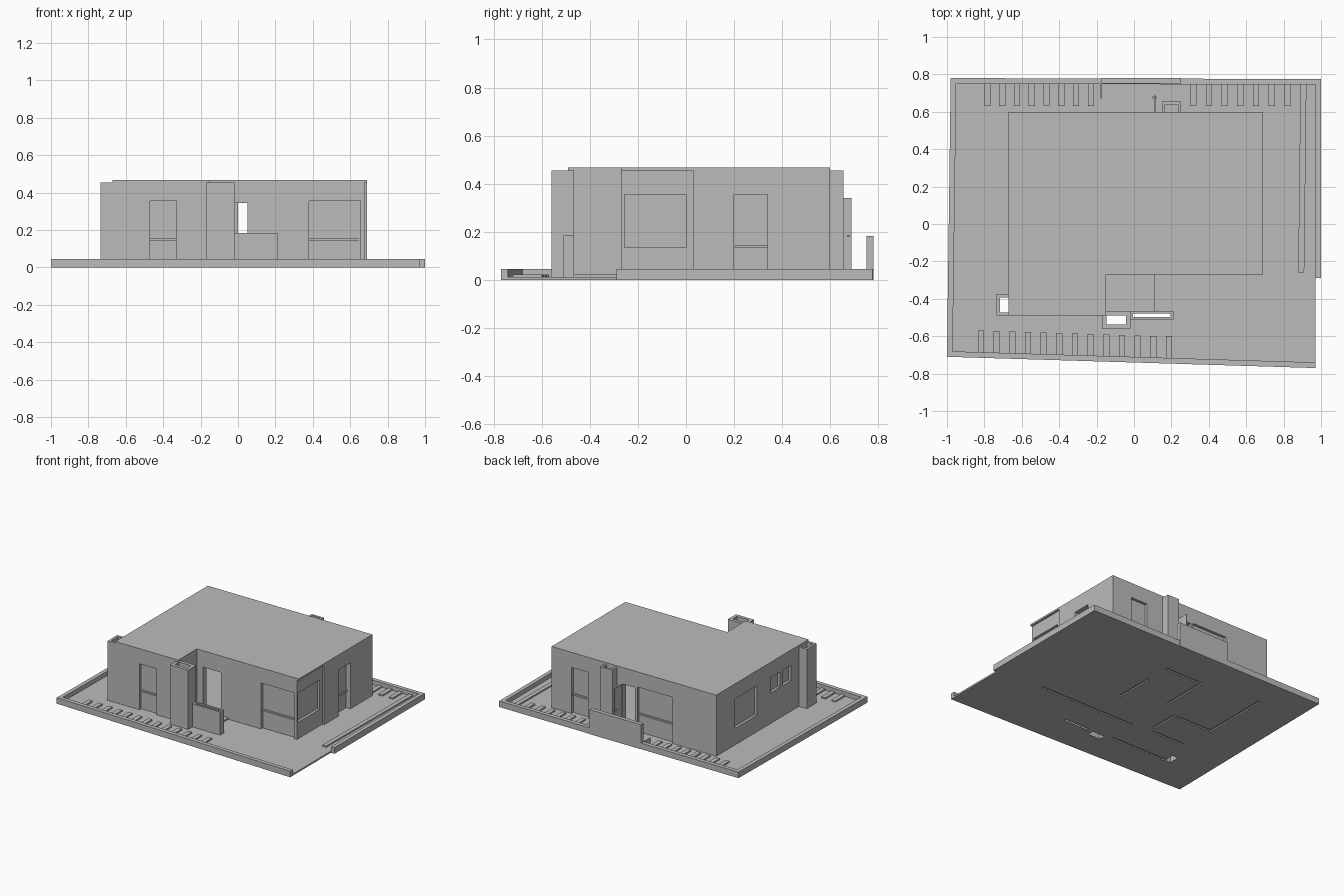
import bpy
import bmesh
from mathutils import Vector

old = bpy.data.objects.get("Cube")
if old:
    bpy.data.objects.remove(old, do_unlink=True)

grey = bpy.data.materials.new("plaster grey")
grey.use_nodes = True
grey.diffuse_color = (0.5, 0.5, 0.5, 1)
bsdf = grey.node_tree.nodes["Principled BSDF"]
bsdf.inputs["Base Color"].default_value = grey.diffuse_color
bsdf.inputs["Roughness"].default_value = 0.8


def prism(name, outline, z0, z1):
    """Extrude a flat outline from z0 up to z1."""
    bm = bmesh.new()
    base = bm.faces.new([bm.verts.new((x, y, z0)) for x, y in outline])
    top = bmesh.ops.extrude_face_region(bm, geom=[base])["geom"]
    for v in top:
        if isinstance(v, bmesh.types.BMVert):
            v.co.z = z1
    bmesh.ops.recalc_face_normals(bm, faces=bm.faces)
    mesh = bpy.data.meshes.new(name)
    bm.to_mesh(mesh)
    bm.free()
    mesh.materials.append(grey)
    obj = bpy.data.objects.new(name, mesh)
    bpy.context.collection.objects.link(obj)
    return obj


def box(name, x0, x1, y0, y1, z0, z1):
    return prism(name, [(x0, y0), (x1, y0), (x1, y1), (x0, y1)], z0, z1)


def rail(name, a, b, inset, z0, z1):
    """Wall along a to b, with its thickness on the left of the line."""
    a, b = Vector(a), Vector(b)
    d = (b - a).normalized()
    n = Vector((-d.y, d.x)) * inset
    return prism(name, [a, b, b + n, a + n], z0, z1)


def cut(target, cutters):
    """Subtract each cutter from the target."""
    for c in cutters:
        mod = target.modifiers.new("cut", 'BOOLEAN')
        mod.operation = 'DIFFERENCE'
        mod.solver = 'EXACT'
        mod.object = c
    bpy.context.view_layer.update()
    dg = bpy.context.evaluated_depsgraph_get()
    mesh = bpy.data.meshes.new_from_object(target.evaluated_get(dg))
    target.modifiers.clear()
    target.data = mesh


def discard(cutters):
    for c in cutters:
        bpy.data.objects.remove(c, do_unlink=True)


FLOOR, EAVE, ROOF = 0.012, 0.455, 0.468
L, R, B, F, PORCH, NOTCH = -0.67, 0.69, 0.6, -0.49, -0.27, -0.15
T = 0.04


def plan(t):
    return [(L + t, F + t), (NOTCH - t, F + t), (NOTCH - t, PORCH + t),
            (R - t, PORCH + t), (R - t, B - t), (L + t, B - t)]


# Ground slab
lot = [(-1, -0.71), (0.97, -0.77), (0.97, -0.29), (1, -0.29), (1, 0.775), (-0.98, 0.78)]
slab = prism("ground_slab", lot, 0, FLOOR)

# Low boundary walls, tall section behind the house
rail("front_boundary_wall", lot[0], lot[1], 0.03, 0, 0.045)
rail("left_boundary_wall", lot[3], lot[4], 0.03, 0, 0.045)
rail("back_boundary_wall", lot[4], lot[5], 0.03, 0, 0.045)
rail("right_boundary_wall", lot[5], lot[0], 0.03, 0, 0.045)
box("tall_back_wall", -0.175, 0.25, 0.75, 0.78, 0, 0.183)
box("yard_divider", -0.178, -0.172, 0.67, 0.75, 0, 0.045)

# House shell and roof
walls = prism("house_walls", plan(0), 0.0, EAVE)
roof = prism("roof", plan(0), EAVE, ROOF)
hollow = [prism("room_cutter", plan(T), -0.1, 1)]
cut(walls, hollow)
discard(hollow)

# Openings: name, side, start, end, bottom, top, sill bar height, glazed
openings = [
    ("front_door", "front", -0.47, -0.33, FLOOR, 0.355, 0.15, True),
    ("porch_door", "porch", -0.1, 0.05, FLOOR, 0.345, 0, False),
    ("corner_window", "porch", 0.38, 0.655, FLOOR, 0.355, 0.15, True),
    ("living_window", "left", -0.255, 0.0, 0.135, 0.355, 0, True),
    ("side_door", "left", 0.2, 0.34, FLOOR, 0.355, 0.14, True),
    ("back_side_door", "back", 0.39, 0.525, FLOOR, 0.355, 0.15, True),
    ("back_door", "back", 0.0, 0.105, FLOOR, 0.345, 0, False),
    ("kitchen_window", "back", -0.31, -0.02, FLOOR, 0.355, 0.15, True),
    ("bedroom_window", "right", 0.12, 0.38, 0.135, 0.355, 0, True),
    ("bath_window", "right", -0.15, -0.04, 0.24, 0.355, 0, True),
    ("small_window", "right", -0.28, -0.18, 0.24, 0.355, 0, True),
]
# Outer face position, inward direction and axis of each side
sides = {"front": (F, 1, "y"), "porch": (PORCH, 1, "y"), "back": (B, -1, "y"),
         "left": (R - 0.015, -1, "x"), "right": (L, 1, "x")}


def side_box(name, side, a, b, z0, z1, d0, d1):
    """Box in a wall, from depth d0 to d1 behind its outer face."""
    face, inward, axis = sides[side]
    p, q = sorted((face + inward * d0, face + inward * d1))
    if axis == "y":
        return box(name, a, b, p, q, z0, z1)
    return box(name, p, q, a, b, z0, z1)


cutters = [box("recess_cutter", R - 0.015, 0.8, -0.4, 0.03, -0.1, 0.6)]
for name, side, a, b, z0, z1, bar, glazed in openings:
    cutters.append(side_box(name + "_cutter", side, a, b, z0, z1, -0.05, 0.07))
    if glazed:
        side_box(name + "_pane", side, a, b, z0, z1, 0.02, 0.028)
    if bar:
        side_box(name + "_bar", side, a, b, bar - 0.006, bar + 0.006, 0.01, 0.03)
cut(walls, cutters)
discard(cutters)

# Interior partitions
partitions = [box("bedroom_partition", L + T, -0.35, 0.01, 0.05, 0, EAVE),
              box("hall_partition", -0.35, -0.31, -0.2, 0.05, 0, EAVE),
              box("bath_partition", L + T, -0.35, -0.25, -0.21, 0, EAVE)]

# Footing slots under the walls
runs = [(-0.2, 0.6, -0.26, -0.24), (-0.66, -0.2, -0.48, -0.46),
        (-0.66, -0.64, 0.02, 0.55), (-0.64, -0.36, 0.02, 0.04),
        (-0.34, -0.32, -0.19, 0.04), (-0.64, -0.36, -0.24, -0.22),
        (-0.2, 0.12, 0.47, 0.49), (-0.2, -0.18, 0.13, 0.47),
        (0.11, 0.13, 0.0, 0.3)]
slots = [box("slot_cutter", *r, -0.05, FLOOR - 0.003) for r in runs]

# Hollow shafts: outer extents, top and rim thickness
shafts = [("right_shaft", -0.735, L, -0.49, -0.375, EAVE, 0.018),
          ("entry_shaft", -0.17, -0.02, -0.56, -0.465, EAVE, 0.024),
          ("entry_planter", -0.02, 0.21, -0.51, -0.465, 0.185, 0.014)]
wells = []
for name, x0, x1, y0, y1, top, t in shafts:
    shaft = box(name, x0, x1, y0, y1, 0, top)
    right = x1 if name == "right_shaft" else x1 - t
    well = box(name + "_cutter", x0 + t, right, y0 + t, y1 - t, -0.05, 0.6)
    cut(shaft, [well])
    wells.append(well)
cut(slab, slots + wells)
cut(roof, wells)
cut(walls, slots + wells)
for p in partitions:
    cut(p, slots)
discard(slots + wells)

# Back shaft, capped below the roof edge
shaft = box("back_shaft", 0.15, 0.25, B, 0.655, 0, EAVE)
well = box("back_shaft_cutter", 0.165, 0.235, B - 0.05, 0.64, 0.1, 0.6)
cut(shaft, [well])
discard([well])

# Open back door leaf with handle
box("back_door_leaf", 0.107, 0.114, B, 0.688, FLOOR, 0.34)
box("door_handle", 0.1, 0.121, 0.67, 0.682, 0.178, 0.184)

# Porch floor and side kerb
box("porch_floor", NOTCH, 0.11, -0.465, PORCH, 0, 0.024)
prism("side_kerb", [(0.878, -0.26), (0.91, -0.26), (0.922, 0.75), (0.89, 0.75)], 0, 0.022)

# Stepping slabs along both boundaries
for i in range(8):
    x = -0.8 + i * 0.079
    box("back_step", x, x + 0.033, 0.63, 0.75, 0, 0.022)
for i in range(7):
    x = 0.3 + i * 0.084
    box("side_step", x, x + 0.033, 0.63, 0.75, 0, 0.022)
for i in range(13):
    x = -0.835 + i * 0.0838
    y = -0.57 - i * 0.0025
    box("front_step", x, x + 0.033, y - 0.12, y, 0, 0.022)
